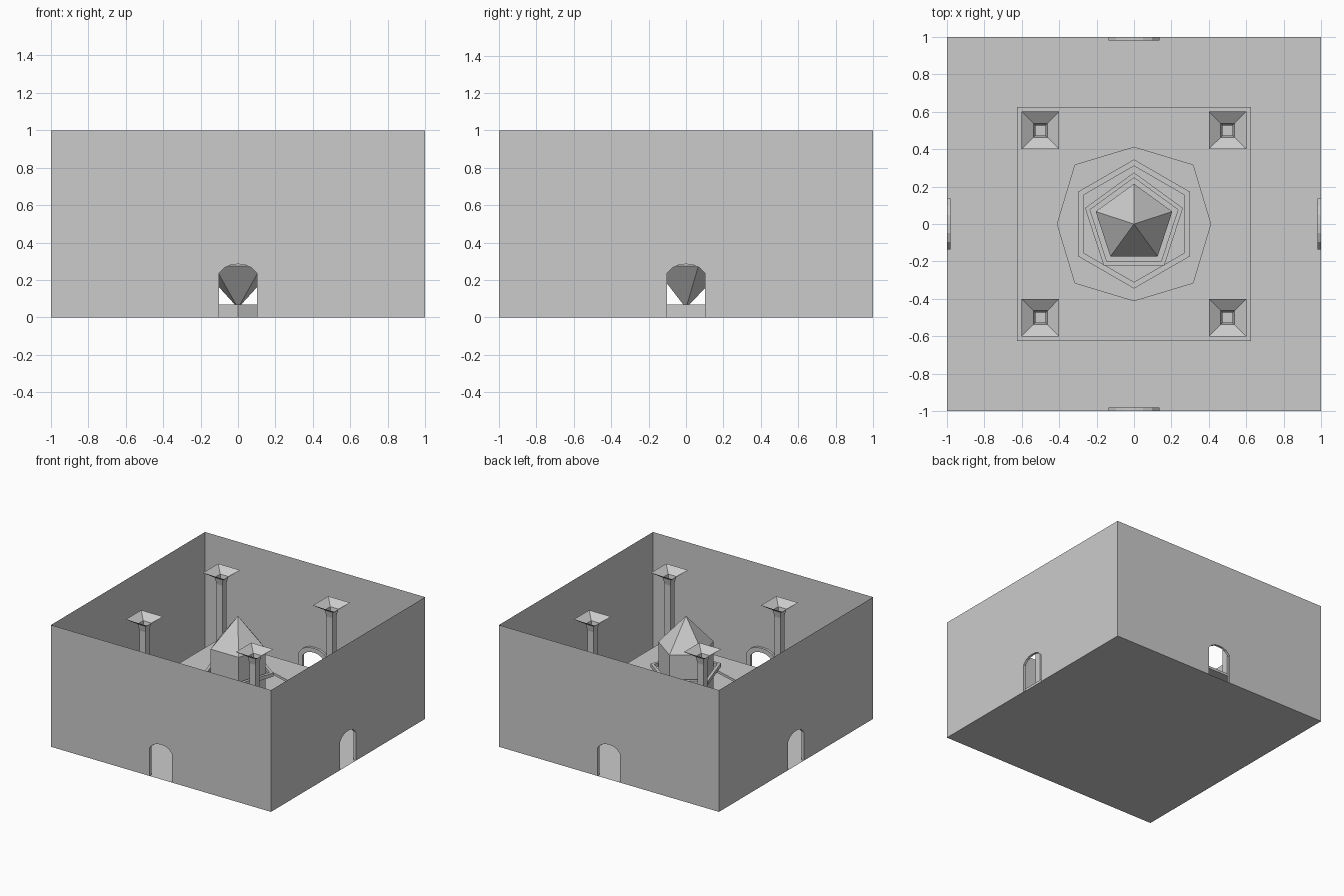
import bpy
import math
from mathutils import Matrix

if "Cube" in bpy.data.objects:
    bpy.data.objects.remove(bpy.data.objects["Cube"])


def make(name, verts, faces):
    me = bpy.data.meshes.new(name)
    me.from_pydata(verts, [], faces)
    me.update()
    ob = bpy.data.objects.new(name, me)
    bpy.context.collection.objects.link(ob)
    return ob


def ngon(n, r):
    # regular outline with one corner on +y
    return [(r * math.sin(2 * math.pi * i / n), r * math.cos(2 * math.pi * i / n))
            for i in range(n)]


def loft(name, levels, close_ends=False):
    # levels: list of (outline, z); joins equal outlines with quads
    n = len(levels[0][0])
    verts = [(x, y, z) for o, z in levels for x, y in o]
    faces = [(k * n + i, k * n + (i + 1) % n, (k + 1) * n + (i + 1) % n, (k + 1) * n + i)
             for k in range(len(levels) - 1) for i in range(n)]
    if close_ends:
        # wrap the last level back to the first, making a closed ring
        k = (len(levels) - 1) * n
        faces += [(k + i, k + (i + 1) % n, (i + 1) % n, i) for i in range(n)]
    return make(name, verts, faces)


def ring(name, outer, inner, z0, z1):
    return loft(name, [(outer, z0), (outer, z1), (inner, z1), (inner, z0)], True)


def square(h, cx=0, cy=0):
    return [(cx - h, cy - h), (cx - h, cy + h), (cx + h, cy + h), (cx + h, cy - h)]


# floor
make("floor", [(x, y, 0) for x, y in square(1)], [(3, 2, 1, 0)])

# walls with arched doorways and inner door frames
half = [(0.102, 0), (0.102, 0.235), (0.07, 0.267), (0.035, 0.282)]
arch = half + [(0, 0.285)] + [(-x, z) for x, z in reversed(half)]
half_out = [(0.137, 0), (0.137, 0.25), (0.095, 0.297), (0.048, 0.317)]
arch_out = half_out + [(0, 0.32)] + [(-x, z) for x, z in reversed(half_out)]
n = len(arch)
for i, side in enumerate(("front", "right", "back", "left")):
    turn = Matrix.Rotation(i * math.pi / 2, 4, 'Z')
    outline = [(-1, 0)] + arch[::-1] + [(1, 0), (1, 1), (-1, 1)]
    wall = make(side + "_wall", [(x, -1, z) for x, z in outline],
                [tuple(range(len(outline)))])
    wall.data.transform(turn)
    loops = [(arch, -1), (arch, -0.98), (arch_out, -0.98), (arch_out, -1)]
    verts = [(x, y, z) for o, y in loops for x, z in o]
    faces = [(k * n + j, k * n + j + 1, (k + 1) * n + j + 1, (k + 1) * n + j)
             for k in range(3) for j in range(n - 1)]
    frame = make(side + "_door_frame", verts, faces)
    frame.data.transform(turn)

# gallery slab with an eight-sided opening
hole = [(0, 0.41), (0.315, 0.315), (0.41, 0), (0.315, -0.315),
        (0, -0.41), (-0.315, -0.315), (-0.41, 0), (-0.315, 0.315)]
s = 0.625
rim = [(0, s), (s, s), (s, 0), (s, -s), (0, -s), (-s, -s), (-s, 0), (-s, s)]
ring("gallery_slab", rim, hole, 0.335, 0.355)

# hexagonal basin
ring("basin", ngon(6, 0.345), ngon(6, 0.31), 0, 0.07)

# floating five-sided crystal
pent = ngon(5, 0.215)
verts = [(x, y, z) for z in (0.275, 0.72) for x, y in pent] + [(0, 0, 0.05), (0, 0, 0.96)]
faces = []
for i in range(5):
    j = (i + 1) % 5
    faces += [(i, 5 + i, 5 + j, j), (10, i, j), (11, 5 + j, 5 + i)]
make("crystal", verts, faces)

# band around the crystal
ring("crystal_band", ngon(5, 0.275), ngon(5, 0.247), 0.5, 0.53)

# four columns flaring into open funnel capitals
for cx in (-0.5, 0.5):
    for cy in (-0.5, 0.5):
        loft("column", [(square(h, cx, cy), z) for h, z in
                        ((0.026, 0), (0.026, 0.9), (0.037, 0.955), (0.1, 1.0))])

# consistent outward normals on the closed and open shells
import bmesh
for ob in bpy.context.collection.objects:
    bm = bmesh.new()
    bm.from_mesh(ob.data)
    if len(bm.faces) > 1:
        bmesh.ops.recalc_face_normals(bm, faces=bm.faces[:])
    bm.to_mesh(ob.data)
    bm.free()
